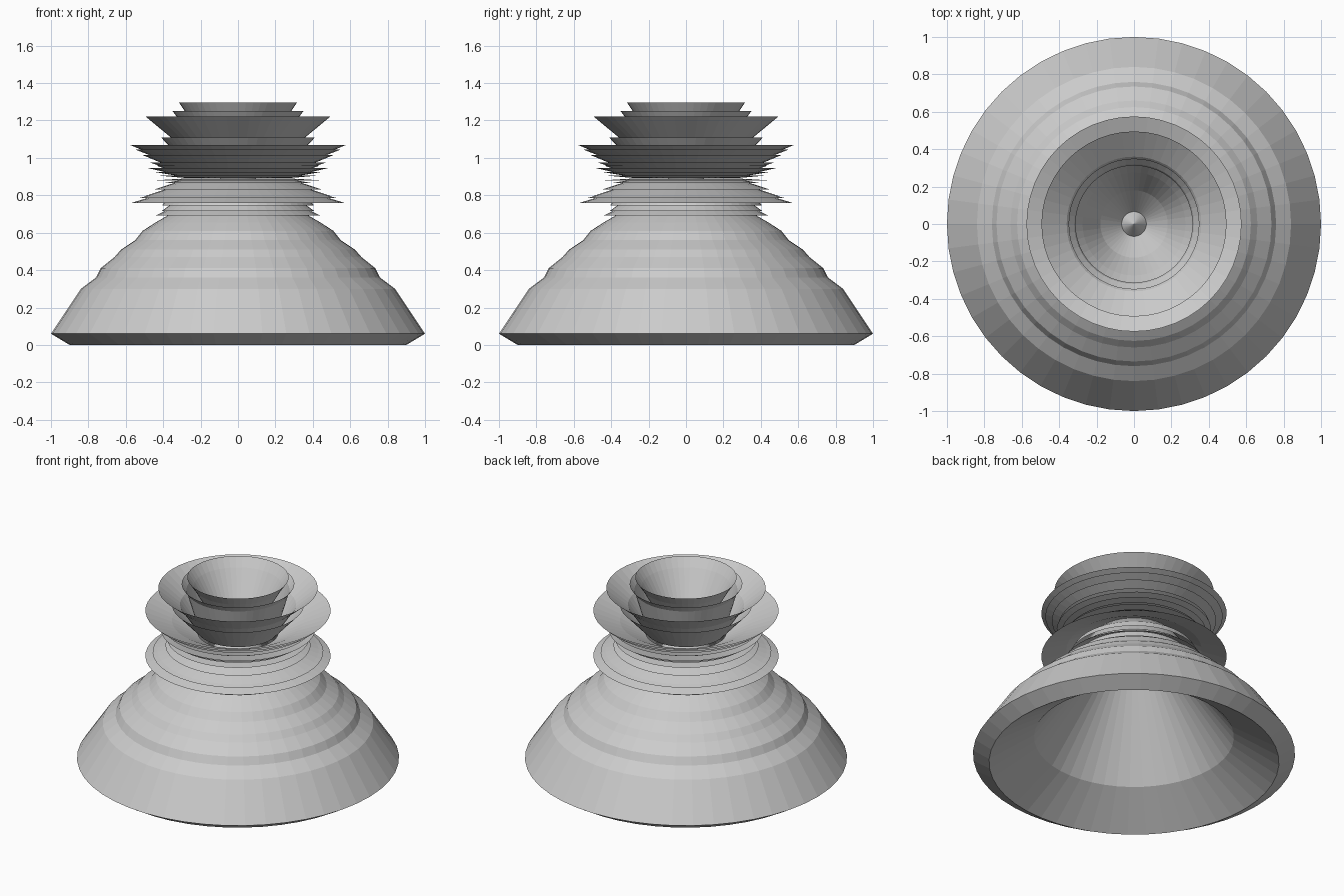
import bpy, bmesh, math

SEG = 48


def lathe(name, profile, smooth=False):
    """Spin an (r, z) profile around the z axis; r = 0 becomes a single tip."""
    bm = bmesh.new()
    rings = []
    for r, z in profile:
        if r < 1e-4:
            rings.append([bm.verts.new((0, 0, z))])
        else:
            rings.append([bm.verts.new((r * math.cos(2 * math.pi * i / SEG),
                                        r * math.sin(2 * math.pi * i / SEG), z))
                          for i in range(SEG)])
    for a, b in zip(rings, rings[1:]):
        for i in range(SEG):
            j = (i + 1) % SEG
            if len(b) == 1:
                bm.faces.new((a[i], a[j], b[0]))
            else:
                bm.faces.new((a[i], a[j], b[j], b[i]))
    mesh = bpy.data.meshes.new(name)
    bm.to_mesh(mesh)
    bm.free()
    obj = bpy.data.objects.new(name, mesh)
    bpy.context.collection.objects.link(obj)
    return obj


# Stepped bell base with its bevelled foot
lathe("bell_base", [(0.90, 0), (1.0, 0.06), (0.84, 0.30), (0.76, 0.36), (0.735, 0.41),
                    (0.66, 0.47), (0.625, 0.51), (0.55, 0.56), (0.51, 0.61),
                    (0.44, 0.655), (0.38, 0.69), (0.36, 0.73), (0.25, 0.89)])

# Hollow underside: shallow wall, then a tall inner cone (wound to face down)
lathe("base_hollow", [(0, 1.02), (0.62, 0.18), (0.90, 0)][::-1])

# Innermost cup at the top
lathe("top_cup", [(0.315, 1.295), (0.275, 1.235), (0.18, 1.07), (0, 0.85)])

# Nested bowls flaring upward: rim, outer neck, then the shared waist
bowls = [
    (0.35, 1.25, 0.32, 1.21), (0.495, 1.222, 0.36, 1.11), (0.41, 1.108, 0.37, 1.065),
    (0.575, 1.068, 0.41, 1.00), (0.55, 1.045, 0.41, 0.99), (0.51, 1.015, 0.39, 0.965),
    (0.47, 0.975, 0.37, 0.94), (0.44, 0.96, 0.34, 0.925), (0.48, 0.945, 0.35, 0.915),
    (0.45, 0.925, 0.33, 0.905), (0.42, 0.905, 0.31, 0.895),
]
for i, (r, z, nr, nz) in enumerate(bowls):
    lathe(f"upper_bowl_{i + 1}", [(r, z), (nr, nz), (0.25, 0.89 + 0.25 * (nz - 0.89))])

# Nested skirts flaring downward below the waist
skirts = [
    (0.44, 0.88, 0.32, 0.888), (0.40, 0.865, 0.31, 0.88), (0.45, 0.83, 0.36, 0.86),
    (0.50, 0.795, 0.38, 0.835), (0.53, 0.785, 0.40, 0.82), (0.575, 0.758, 0.42, 0.805),
    (0.405, 0.745, 0.38, 0.79), (0.41, 0.715, 0.36, 0.75), (0.44, 0.692, 0.36, 0.73),
]
for i, (r, z, nr, nz) in enumerate(skirts):
    lathe(f"lower_skirt_{i + 1}", [(r, z), (nr, nz), (0.25, 0.89)])
